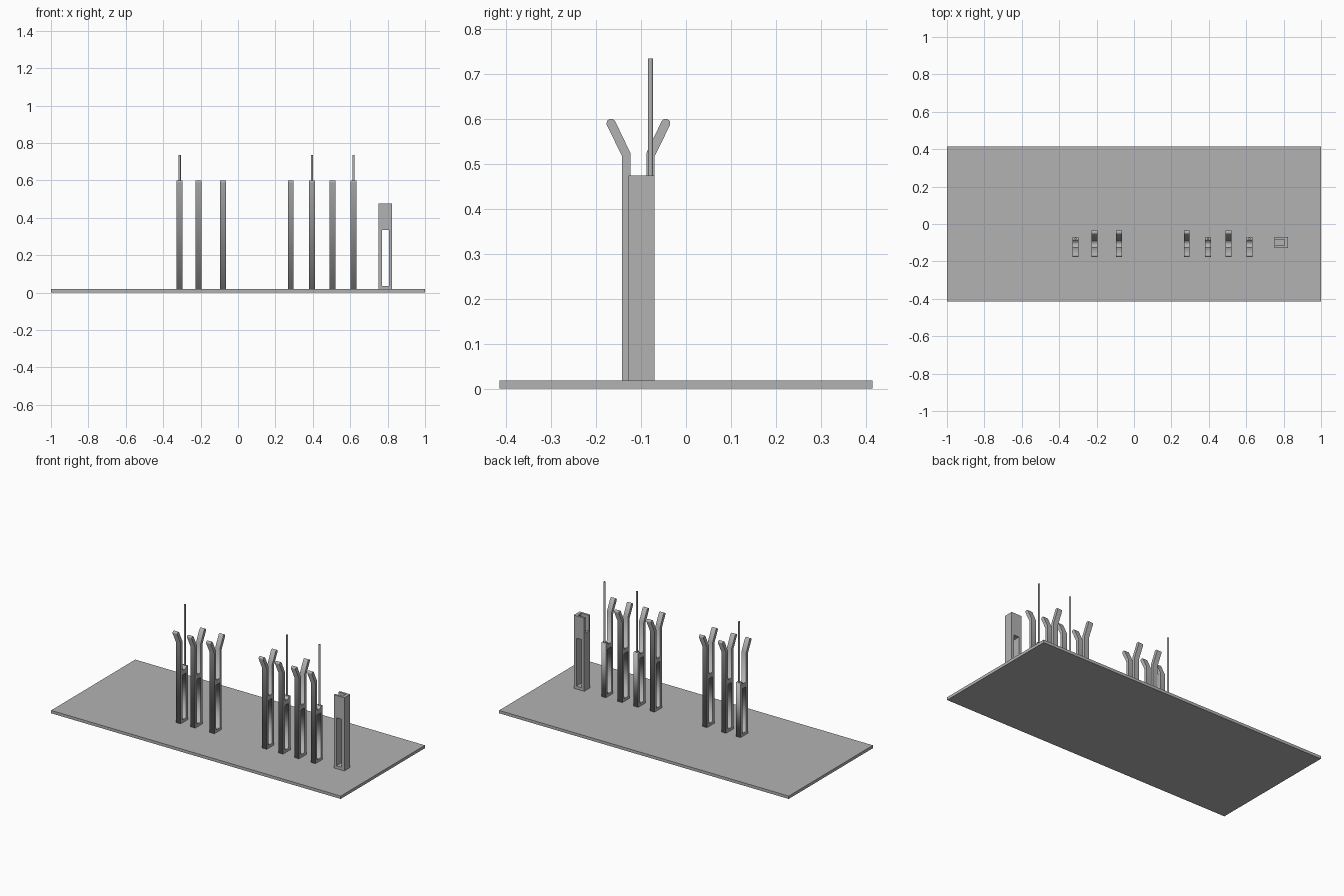
import bpy, math
from mathutils import Matrix

old = bpy.data.objects.get("Cube")
if old:
    bpy.data.objects.remove(old)

grey = bpy.data.materials.new("plain grey")
grey.use_nodes = True
colour = (0.45, 0.45, 0.45, 1)
grey.diffuse_color = colour
grey.node_tree.nodes["Principled BSDF"].inputs["Base Color"].default_value = colour

PLATE_TOP = 0.018
MID_Y = -0.106            # centre line of the row of posts


def box(name, lo, hi):
    size = [b - a for a, b in zip(lo, hi)]
    centre = [(a + b) / 2 for a, b in zip(lo, hi)]
    bpy.ops.mesh.primitive_cube_add(size=1, location=centre)
    obj = bpy.context.object
    obj.name = name
    obj.data.transform(Matrix.Diagonal((*size, 1)))
    obj.data.materials.append(grey)
    return obj


def extruded(name, x, width, loops):
    """Side profile (y, z) with inner loops as holes, extruded along x."""
    curve = bpy.data.curves.new(name, "CURVE")
    curve.dimensions = "2D"
    curve.fill_mode = "BOTH"
    curve.extrude = width / 2
    for points in loops:
        spline = curve.splines.new("POLY")
        spline.points.add(len(points) - 1)
        for p, (y, z) in zip(spline.points, points):
            p.co = (y, z, 0, 1)
        spline.use_cyclic_u = True
    obj = bpy.data.objects.new(name, curve)
    bpy.context.collection.objects.link(obj)
    # local x -> world y, local y -> world z, extrusion -> world x
    obj.matrix_world = Matrix(((0, 0, 1, x), (1, 0, 0, MID_Y), (0, 1, 0, 0), (0, 0, 0, 1)))
    bpy.ops.object.select_all(action="DESELECT")
    obj.select_set(True)
    bpy.context.view_layer.objects.active = obj
    bpy.ops.object.convert(target="MESH")
    obj = bpy.context.object
    obj.name = name
    obj.data.materials.append(grey)
    return obj


# Bent arm with a rounded tip, from the inner foot round to the outer foot (back side)
BAR_TOP = 0.345
ARM = [(0.018, BAR_TOP), (0.018, 0.525), (0.052, 0.596), (0.057, 0.6), (0.064, 0.6),
       (0.07, 0.596), (0.071, 0.588), (0.036, 0.517), (0.036, PLATE_TOP)]
STUB = [(0.016, BAR_TOP), (0.016, 0.355), (0.036, 0.355), (0.036, PLATE_TOP)]
SLOT = [(-0.018, 0.036), (0.018, 0.036), (0.018, 0.315), (-0.018, 0.315)]


def post(number, x, with_rod):
    front = [(-y, z) for y, z in reversed(ARM)]
    back = STUB if with_rod else ARM
    extruded(f"post_{number}", x, 0.032, [front + back, SLOT])
    if with_rod:
        bpy.ops.mesh.primitive_cylinder_add(vertices=16, radius=0.006, depth=0.39,
                                            location=(x, -0.079, 0.54))
        rod = bpy.context.object
        rod.name = f"rod_{number}"
        rod.data.materials.append(grey)
        bpy.ops.object.shade_smooth_by_angle(angle=math.radians(40))


# Base plate
box("base_plate", (-1, -0.415, 0), (1, 0.415, PLATE_TOP))

# Row of forked posts and rod holders
for i, (x, with_rod) in enumerate([(-0.312, True), (-0.212, False), (-0.08, False),
                                   (0.282, False), (0.395, True), (0.505, False),
                                   (0.618, True)], 1):
    post(i, x, with_rod)

# Square column with a tall window and a socket open to the top and one side
column = box("column", (0.752, -0.128, PLATE_TOP), (0.824, -0.07, 0.475))
cutters = [box("window_cutter", (0.77, -0.2, 0.036), (0.806, 0, 0.335)),
           box("socket_cutter", (0.74, -0.115, 0.375), (0.804, -0.083, 0.5))]
for cutter in cutters:
    mod = column.modifiers.new(cutter.name, "BOOLEAN")
    mod.operation = "DIFFERENCE"
    mod.solver = "EXACT"
    mod.object = cutter
bpy.context.view_layer.objects.active = column
for mod in list(column.modifiers):
    bpy.ops.object.modifier_apply(modifier=mod.name)
for cutter in cutters:
    bpy.data.objects.remove(cutter)
